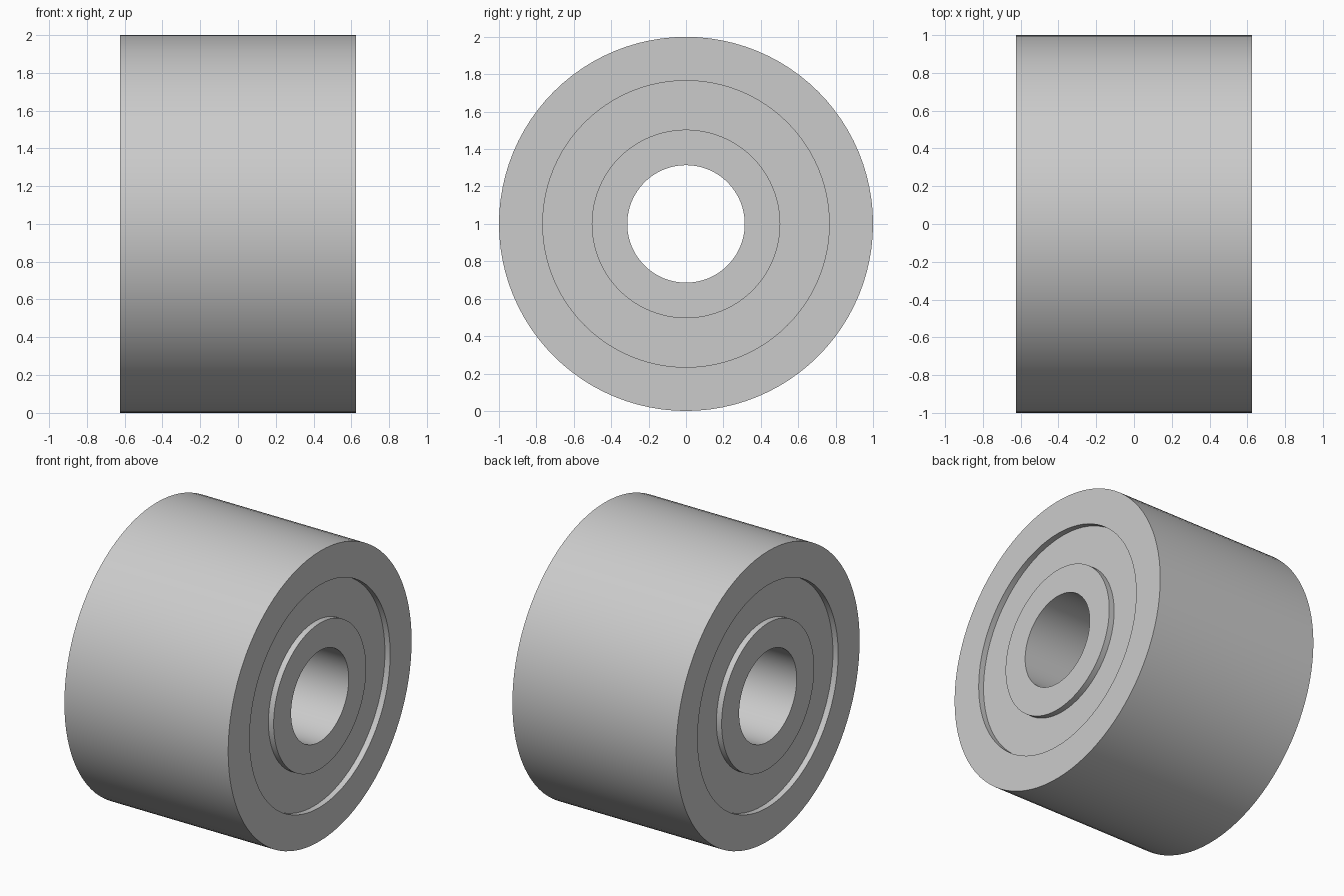
import bpy
import bmesh
from math import cos, sin, tau

SEGMENTS = 96
HALF_WIDTH = 0.625
RECESS = 0.04

cube = bpy.data.objects.get("Cube")
if cube:
    bpy.data.objects.remove(cube, do_unlink=True)

grey = bpy.data.materials.new("light grey metal")
grey.use_nodes = True
colour = (0.6, 0.6, 0.6, 1)
grey.diffuse_color = colour
grey.node_tree.nodes["Principled BSDF"].inputs["Base Color"].default_value = colour

# Right half of the cross-section as (x, radius), from bore to rim
half = [
    (HALF_WIDTH, 0.314),            # bore edge
    (HALF_WIDTH, 0.504),            # hub face
    (HALF_WIDTH - RECESS, 0.504),   # hub wall
    (HALF_WIDTH - RECESS, 0.766),   # recessed shield
    (HALF_WIDTH, 0.766),            # rim wall
    (HALF_WIDTH, 1.0),              # outer edge
]
profile = half + [(-x, r) for x, r in reversed(half)]

# Revolve the closed cross-section around the x axis
bm = bmesh.new()
rings = []
for i in range(SEGMENTS):
    a = tau * i / SEGMENTS
    rings.append([bm.verts.new((x, r * cos(a), r * sin(a))) for x, r in profile])
for i, ring in enumerate(rings):
    following = rings[(i + 1) % SEGMENTS]
    for j in range(len(profile)):
        k = (j + 1) % len(profile)
        bm.faces.new((ring[j], ring[k], following[k], following[j]))
bmesh.ops.recalc_face_normals(bm, faces=bm.faces)

mesh = bpy.data.meshes.new("bearing_roller")
bm.to_mesh(mesh)
bm.free()
mesh.materials.append(grey)

roller = bpy.data.objects.new("bearing_roller", mesh)
roller.location.z = 1
bpy.context.collection.objects.link(roller)

# Smooth barrel and bore, crisp rims
bpy.ops.object.select_all(action="DESELECT")
roller.select_set(True)
bpy.context.view_layer.objects.active = roller
bpy.ops.object.shade_smooth_by_angle(angle=0.6)
